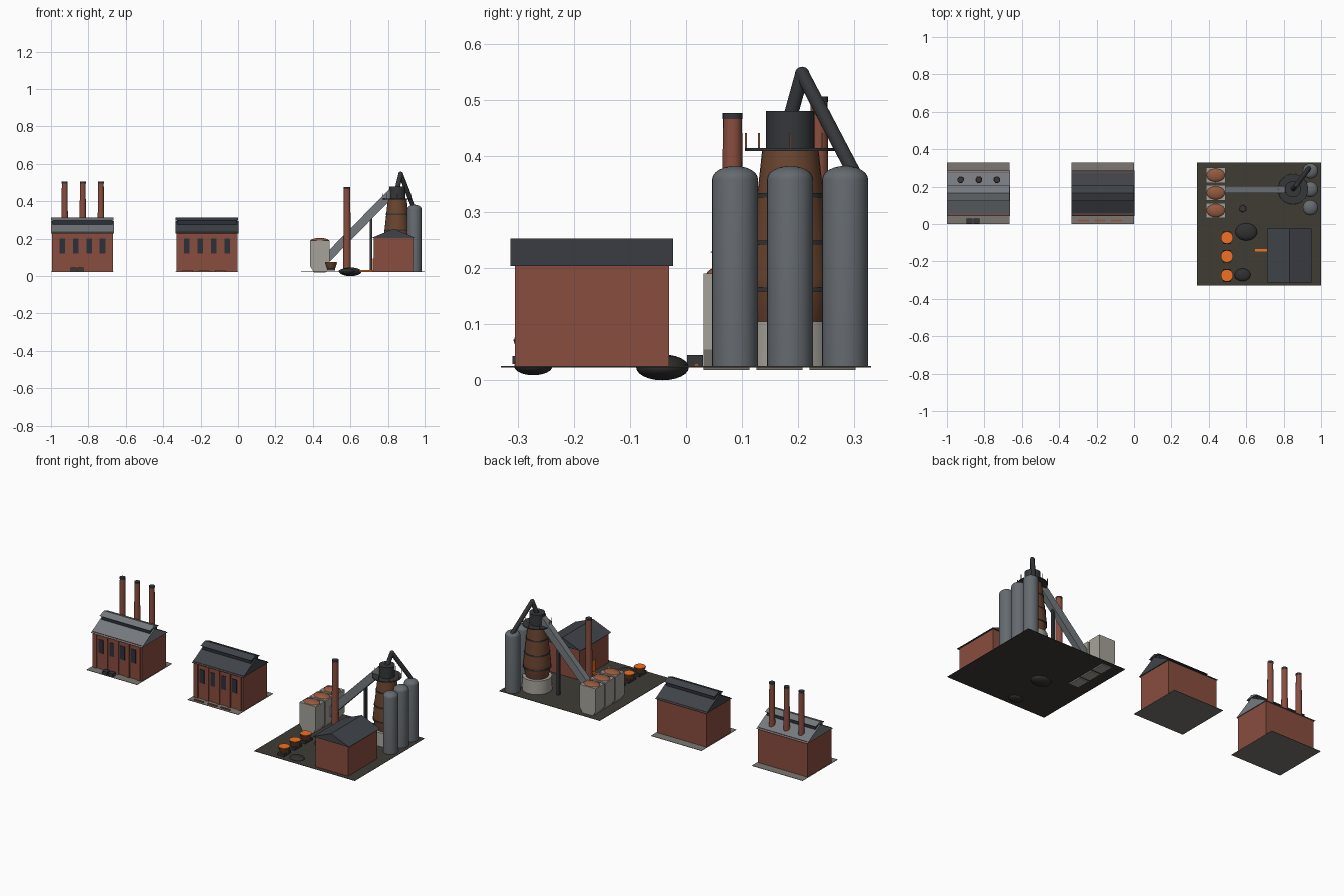
import bpy, bmesh, math
from mathutils import Vector

if "Cube" in bpy.data.objects:
    bpy.data.objects.remove(bpy.data.objects["Cube"])

mats = {}
COLORS = {
    "brick": (.25, .075, .05), "slate": (.05, .055, .065), "metal": (.18, .195, .21),
    "iron": (.035, .038, .042), "concrete": (.38, .36, .32), "ground": (.05, .045, .035),
    "paving": (.2, .18, .16), "rust": (.15, .06, .03), "ore": (.3, .1, .05),
    "glow": (.9, .16, .015), "glass": (.025, .03, .04), "slag": (.03, .03, .03),
    "stove": (.13, .145, .16),
}


def finish(name, bm, color, smooth=False):
    bmesh.ops.recalc_face_normals(bm, faces=bm.faces[:])
    me = bpy.data.meshes.new(name)
    bm.to_mesh(me)
    bm.free()
    if color not in mats:
        mats[color] = bpy.data.materials.new(color)
        mats[color].diffuse_color = (*COLORS[color], 1)
    me.materials.append(mats[color])
    ob = bpy.data.objects.new(name, me)
    bpy.context.collection.objects.link(ob)
    if smooth:
        bpy.context.view_layer.objects.active = ob
        bpy.ops.object.select_all(action='DESELECT')
        ob.select_set(True)
        bpy.ops.object.shade_smooth_by_angle(angle=math.radians(40))
    return ob


def loft(name, rings, color):
    """Closed solid through equal-length rings of points."""
    bm = bmesh.new()
    vs = [[bm.verts.new(p) for p in r] for r in rings]
    n = len(vs[0])
    for a, b in zip(vs, vs[1:]):
        for i in range(n):
            bm.faces.new((a[i], a[(i + 1) % n], b[(i + 1) % n], b[i]))
    bm.faces.new(vs[0])
    bm.faces.new(vs[-1])
    return finish(name, bm, color)


def box(name, x0, x1, y0, y1, z0, z1, color):
    return loft(name, [[(x0, y0, z), (x1, y0, z), (x1, y1, z), (x0, y1, z)] for z in (z0, z1)], color)


def prism_x(name, cx, hx, cy, hy, z0, z1, color):
    """Gable roof with its ridge along x."""
    return loft(name, [[(x, cy - hy, z0), (x, cy + hy, z0), (x, cy, z1)] for x in (cx - hx, cx + hx)], color)


def lathe(name, x, y, prof, color, seg=24):
    """Capped surface of revolution from (radius, z) pairs."""
    bm = bmesh.new()
    rings = [[bm.verts.new((x + r * math.cos(math.tau * i / seg), y + r * math.sin(math.tau * i / seg), z))
              for i in range(seg)] for r, z in prof]
    for a, b in zip(rings, rings[1:]):
        for i in range(seg):
            bm.faces.new((a[i], a[(i + 1) % seg], b[(i + 1) % seg], b[i]))
    bm.faces.new(rings[0])
    bm.faces.new(rings[-1])
    return finish(name, bm, color, True)


def ellipsoid(name, c, r, color):
    bm = bmesh.new()
    bmesh.ops.create_uvsphere(bm, u_segments=20, v_segments=12, radius=1)
    for v in bm.verts:
        v.co = Vector((c[k] + v.co[k] * r[k] for k in range(3)))
    return finish(name, bm, color, True)


def tube(name, a, b, r, color, seg=16):
    a, b = Vector(a), Vector(b)
    bm = bmesh.new()
    bmesh.ops.create_cone(bm, cap_ends=True, segments=seg, radius1=r, radius2=r, depth=(b - a).length)
    q = (b - a).to_track_quat('Z', 'Y')
    for v in bm.verts:
        v.co = q @ v.co + (a + b) / 2
    return finish(name, bm, color, True)


def chimney(name, x, y, z0, z1, r0, r1):
    lathe(name, x, y, [(r0, z0), (r1, z1 - .008)], "brick", 16)
    lathe(name + "_cap", x, y, [(r1 + .001, z1 - .01), (r1 + .001, z1)], "iron", 16)


G = .025  # ground level


# Two long halls with clerestory roofs
def hall(name, cx, roof):
    cy = .165
    box(name + "_paving", cx - .167, cx + .167, 0, .33, G - .002, G, "paving")
    box(name + "_walls", cx - .163, cx + .163, cy - .113, cy + .113, G, .235, "brick")
    prism_x(name + "_roof", cx, .168, cy, .122, .228, .295, roof)
    box(name + "_clerestory", cx - .16, cx + .16, cy - .034, cy + .034, .26, .3, "glass")
    prism_x(name + "_clerestory_roof", cx, .167, cy, .042, .298, .314, roof)
    for i in range(5):
        x = cx - .143 + i * .0715
        box(name + "_pilaster", x - .011, x + .011, cy - .119, cy - .11, G, .23, "brick")
    for i in range(4):
        x = cx - .107 + i * .0715
        box(name + "_window", x - .015, x + .015, cy - .116, cy - .11, .12, .2, "glass")


hall("boiler_hall", -.832, "metal")
hall("rolling_hall", -.166, "slate")
for i in (-1, 0, 1):
    chimney("boiler_chimney", -.83 + i * .097, .237, .24, .506, .018, .015)
    box("billet", -.182 + i * .088 - .03, -.182 + i * .088 + .03, .014, .023, G, .031, "ore")
for x in (-.88, -.843):
    box("coal_cart", x - .016, x + .016, .002, .03, G, .045, "iron")

# Furnace yard
box("yard_ground", .337, 1, -.33, .33, G - .002, G, "ground")

# Casting house, ridge along y
box("casting_house_walls", .724, .938, -.305, -.03, G, .207, "brick")
loft("casting_house_roof", [[(.712, y, .204), (.95, y, .204), (.831, y, .253)] for y in (-.313, -.023)], "slate")
box("casting_house_glowing_door", .719, .726, -.175, -.105, G, .095, "glow")
box("hot_metal_runner", .647, .722, -.147, -.134, G, .033, "glow")

# Blast furnace
fx, fy = .85, .186
lathe("furnace_base", fx, fy, [(.082, G), (.08, .105)], "concrete", 28)
lathe("furnace_shaft", fx, fy, [(.062, .105), (.075, .165), (.075, .185), (.05, .412)], "rust", 28)
for z, r in ((.162, .077), (.245, .0705), (.33, .061)):
    lathe("furnace_band", fx, fy, [(r, z - .004), (r, z + .004)], "iron", 28)
lathe("furnace_platform", fx, fy, [(.081, .409), (.081, .414)], "iron", 28)
for i in range(8):
    a = math.tau * i / 8
    x, y = fx + .079 * math.cos(a), fy + .079 * math.sin(a)
    box("railing_post", x - .0015, x + .0015, y - .0015, y + .0015, .412, .441, "ore")
lathe("furnace_top", fx, fy, [(.043, .412), (.043, .48)], "iron", 28)

# Gas uptake and downcomer
peak = (.868, .207, .546)
tube("gas_uptake", (fx, fy, .47), peak, .0125, "iron")
tube("gas_downcomer", peak, (.942, .307, .355), .0125, "iron")
ellipsoid("gas_elbow", peak, (.0128,) * 3, "iron")

# Hot stoves with domed tops
for i in range(3):
    dome = [(.041 * math.cos(t * math.pi / 12), .358 + .024 * math.sin(t * math.pi / 12)) for t in range(6)]
    lathe("hot_stove", .943, .0875 + i * .098, [(.041, G)] + dome + [(.002, .382)], "stove", 28)

# Ore bunkers with hopper bottoms and heaps
for i in range(3):
    y = .072 + i * .0945
    loft("ore_bunker", [[(.437 - w, y - h, z), (.437 + w, y - h, z), (.437 + w, y + h, z), (.437 - w, y + h, z)]
                        for w, h, z in ((.03, .041, .018), (.053, .041, .055), (.053, .041, .19))], "concrete")
    ellipsoid("ore_heap", (.437, y, .188), (.05, .036, .016), "ore")

# Inclined skip bridge and its column
loft("skip_bridge", [[(x + dx, y, z + dz) for y, dx, dz in
                      ((.167, .016, -.016), (.203, .016, -.016), (.203, -.016, .016), (.167, -.016, .016))]
                     for x, z in ((.475, .095), (.822, .448))], "metal")
box("skip_bridge_column", .703, .717, .177, .193, G, .33, "iron")

# Yard chimney
chimney("yard_chimney", .582, .083, G, .476, .021, .017)

# Ladles of molten metal
for y in (-.073, -.173, -.275):
    box("ladle_car", .475, .519, y - .034, y + .034, G + .004, .043, "iron")
    lathe("ladle", .497, y, [(.02, .034), (.033, .073)], "rust", 20)
    lathe("molten_metal", .497, y, [(.03, .07), (.031, .076)], "glow", 20)

# Slag heaps
ellipsoid("slag_heap", (.6, -.042, .023), (.059, .047, .023), "slag")
ellipsoid("slag_heap_small", (.58, -.272, .025), (.043, .034, .016), "slag")

for m in bpy.data.materials:
    if m.users and not m.is_grease_pencil:
        m.use_nodes = True
        m.node_tree.nodes["Principled BSDF"].inputs["Base Color"].default_value = m.diffuse_color
